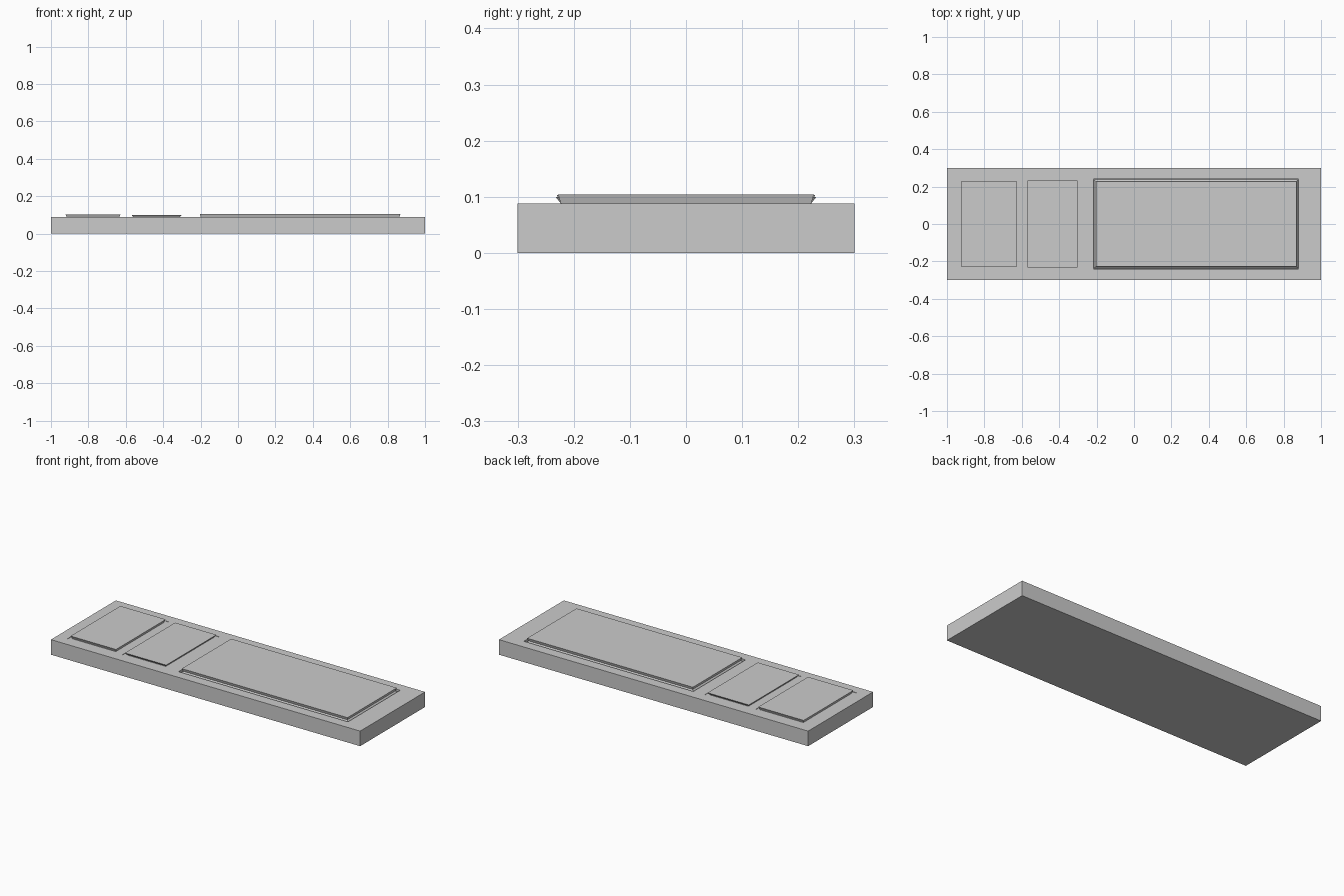
import bpy, bmesh

if "Cube" in bpy.data.objects:
    bpy.data.objects.remove(bpy.data.objects["Cube"])

SLAB_TOP = 0.088


def stack(name, rings):
    """Solid through rectangular rings (x0, x1, half_y, z), listed bottom to top."""
    bm = bmesh.new()
    loops = []
    for x0, x1, h, z in rings:
        loops.append([bm.verts.new(p) for p in
                      ((x0, -h, z), (x1, -h, z), (x1, h, z), (x0, h, z))])
    for a, b in zip(loops, loops[1:]):
        for i in range(4):
            j = (i + 1) % 4
            bm.faces.new((a[i], a[j], b[j], b[i]))
    bm.faces.new(loops[0][::-1])
    bm.faces.new(loops[-1])
    mesh = bpy.data.meshes.new(name)
    bm.to_mesh(mesh)
    bm.free()
    obj = bpy.data.objects.new(name, mesh)
    bpy.context.collection.objects.link(obj)
    return obj


# Base slab
slab = stack("base_slab", [(-1, 1, 0.3, 0), (-1, 1, 0.3, SLAB_TOP)])

# Raised panels: name, top x range, top half depth, top z, flare, recess depth
panels = [
    ("left_panel", -0.922, -0.628, 0.230, 0.103, 0.007, 0.002),
    ("middle_panel", -0.569, -0.302, 0.232, 0.0995, 0.009, 0.002),
    ("large_panel", -0.204, 0.868, 0.228, 0.104, 0.005, 0.014),
]

for name, x0, x1, h, top, flare, depth in panels:
    # Shallow recess around the panel
    gap = 0.012
    hy = 0.241
    floor = SLAB_TOP - depth
    cutter = stack(name + "_recess_cutter",
                   [(x0 - gap, x1 + gap, hy, floor), (x0 - gap, x1 + gap, hy, 0.15)])
    cutter.hide_render = True
    cutter.hide_set(True)
    mod = slab.modifiers.new(name + "_recess", 'BOOLEAN')
    mod.operation = 'DIFFERENCE'
    mod.solver = 'EXACT'
    mod.object = cutter

    # Panel with sides flaring outward to its top edge
    rings = [(x0 + flare, x1 - flare, h - flare, SLAB_TOP), (x0, x1, h, top)]
    foot = 0.01 if depth > 0.01 else -flare
    rings.insert(0, (x0 - foot, x1 + foot, h + foot, floor - 0.001))
    stack(name, rings)
